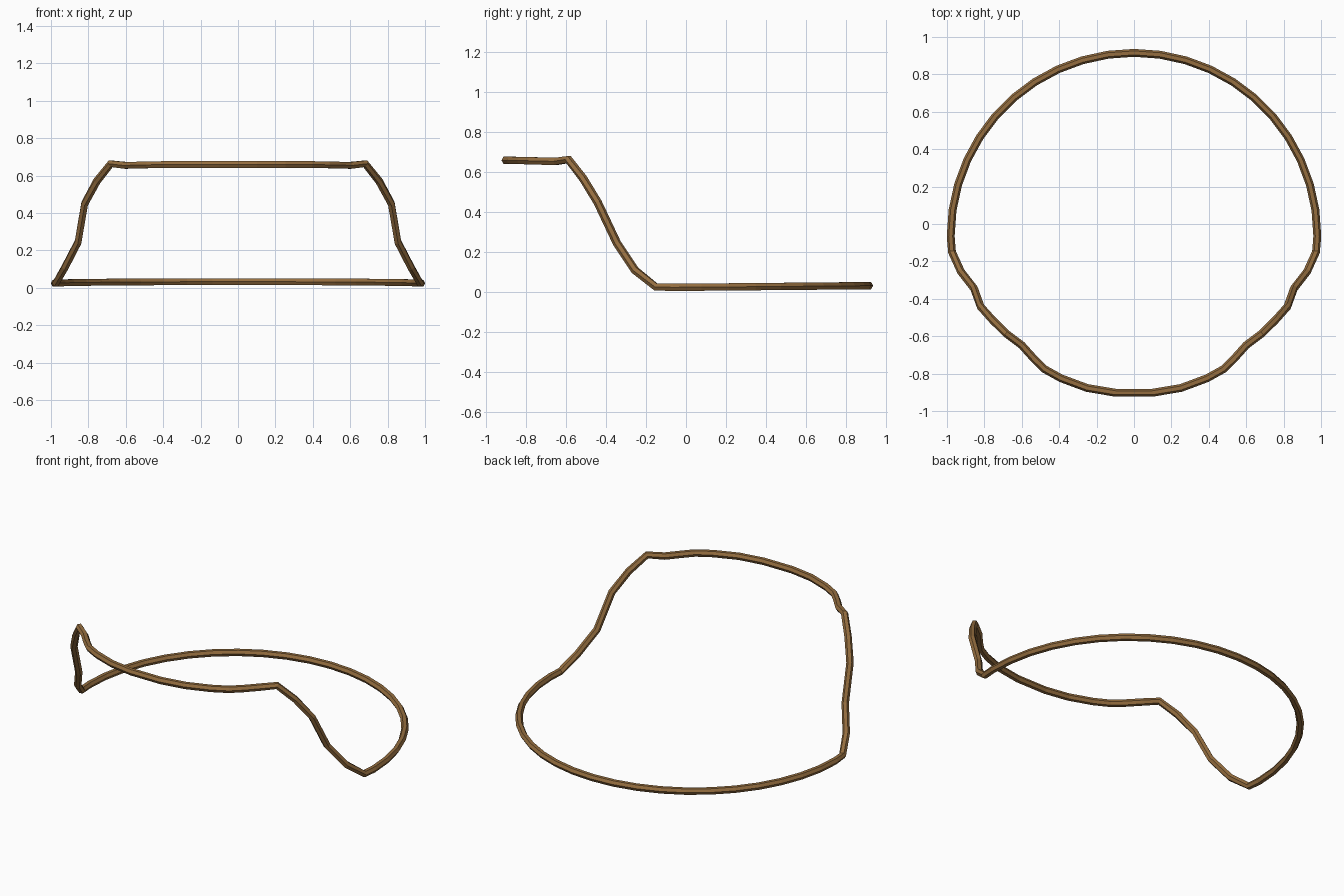
import bpy, math

if "Cube" in bpy.data.objects:
    bpy.data.objects.remove(bpy.data.objects["Cube"])

wood = bpy.data.materials.new("warm brown")
wood.diffuse_color = (0.30, 0.155, 0.05, 1)
wood.use_nodes = True
wood.node_tree.nodes["Principled BSDF"].inputs["Base Color"].default_value = wood.diffuse_color

# Right half of the rim path, from front centre to the low side corner
front_half = [
    (0.10, -0.902, 0.660), (0.25, -0.877, 0.660), (0.39, -0.825, 0.659),
    (0.48, -0.775, 0.658), (0.54, -0.715, 0.656), (0.60, -0.648, 0.655),
    (0.68, -0.588, 0.664), (0.755, -0.515, 0.570), (0.82, -0.442, 0.450),
    (0.855, -0.345, 0.245), (0.925, -0.255, 0.110), (0.973, -0.150, 0.026),
]

# Low back arc, rising slightly toward the back
back_arc = []
steps = 22
for i in range(steps + 1):
    a = math.pi * i / steps
    y = -0.065 + 0.98 * math.sin(a)
    back_arc.append((0.98 * math.cos(a), y, 0.025 + 0.009 * max(0, y)))

mirrored = [(-x, y, z) for x, y, z in reversed(front_half)]
path = front_half + back_arc + mirrored

# Thin faceted tube swept along the closed path
curve = bpy.data.curves.new("rim", "CURVE")
curve.dimensions = "3D"
curve.twist_mode = "Z_UP"
curve.bevel_depth = 0.021
curve.bevel_resolution = 1
spline = curve.splines.new("POLY")
spline.points.add(len(path) - 1)
for p, co in zip(spline.points, path):
    p.co = (*co, 1)
spline.use_cyclic_u = True
spline.use_smooth = False
curve.materials.append(wood)
rim = bpy.data.objects.new("rim", curve)
bpy.context.collection.objects.link(rim)
bpy.context.view_layer.objects.active = rim
rim.select_set(True)
bpy.ops.object.convert(target="MESH")
